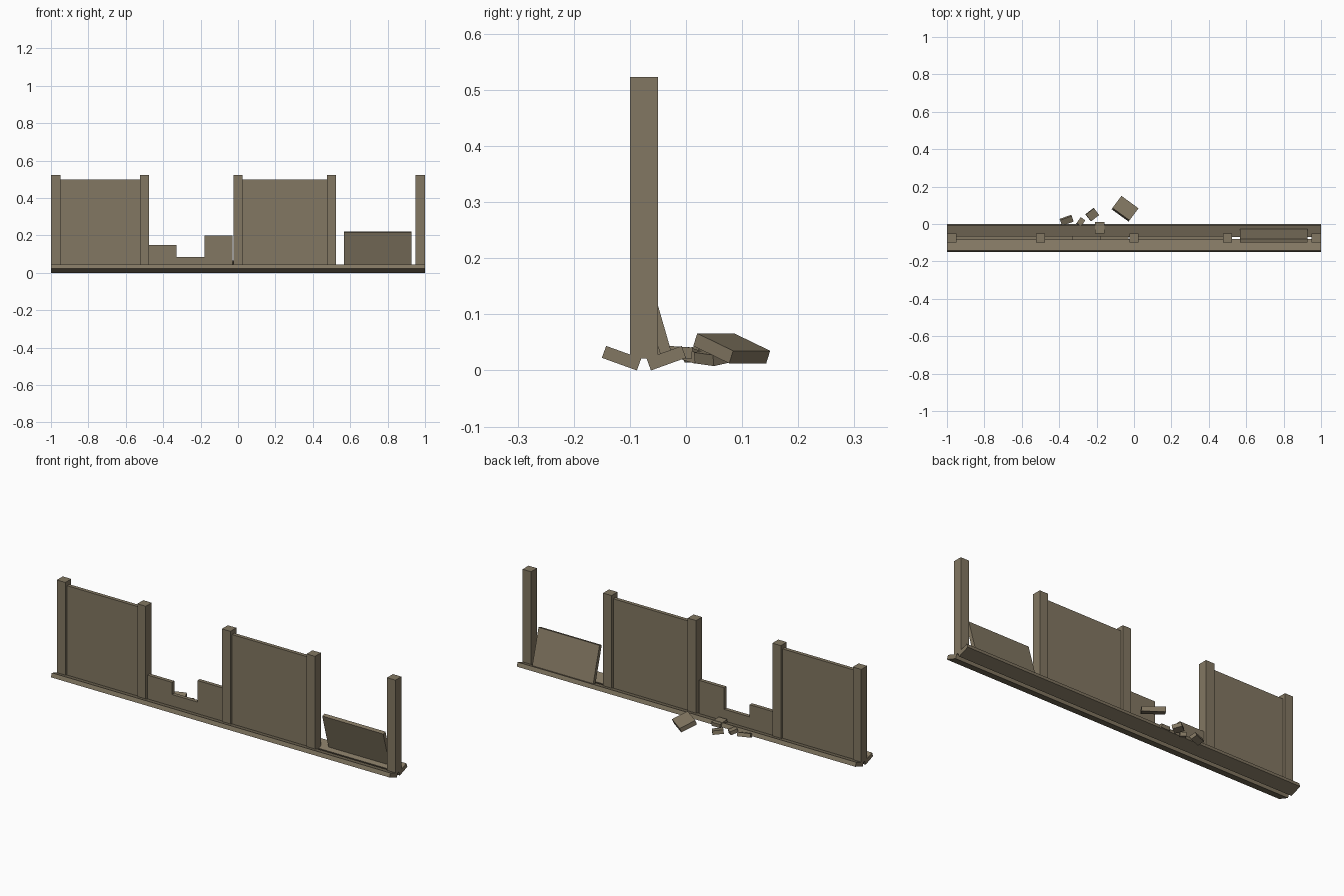
import bpy, bmesh, math
from mathutils import Vector, Euler

if "Cube" in bpy.data.objects:
    bpy.data.objects.remove(bpy.data.objects["Cube"])

stone = bpy.data.materials.new("weathered_stone")
stone.diffuse_color = (0.225, 0.185, 0.122, 1)
stone.use_nodes = True
stone.node_tree.nodes["Principled BSDF"].inputs["Base Color"].default_value = stone.diffuse_color

QUADS = [(0, 3, 2, 1), (4, 5, 6, 7), (0, 1, 5, 4), (1, 2, 6, 5), (2, 3, 7, 6), (3, 0, 4, 7)]


def slab(name, corner, u, v, w):
    """Box spanned by three edge vectors from one corner."""
    c, u, v, w = map(Vector, (corner, u, v, w))
    bm = bmesh.new()
    vs = [bm.verts.new(p) for p in (c, c + u, c + u + v, c + v,
                                    c + w, c + u + w, c + u + v + w, c + v + w)]
    for q in QUADS:
        bm.faces.new([vs[i] for i in q])
    bmesh.ops.recalc_face_normals(bm, faces=bm.faces)
    me = bpy.data.meshes.new(name)
    bm.to_mesh(me)
    bm.free()
    me.materials.append(stone)
    ob = bpy.data.objects.new(name, me)
    bpy.context.collection.objects.link(ob)
    return ob


def box(name, x0, x1, y0, y1, z0, z1):
    return slab(name, (x0, y0, z0), (x1 - x0, 0, 0), (0, y1 - y0, 0), (0, 0, z1 - z0))


def rubble(name, centre, size, pitch, roll, yaw):
    """Tilted chunk placed by its centre."""
    m = Euler([math.radians(a) for a in (pitch, roll, yaw)]).to_matrix()
    u, v, w = (m @ Vector([size[i] if i == k else 0 for i in range(3)]) for k in range(3))
    return slab(name, Vector(centre) - (u + v + w) / 2, u, v, w)


MID = -0.075  # centre line of the wall

# sloping foot boards on both sides
for side, label in ((-1, "front"), (1, "back")):
    slab(label + "_foot_board", (-1, MID + side * 0.0125, 0), (2, 0, 0),
         (0, side * 0.0625, 0.0225), (0, -side * 0.0077, 0.0212))

# posts
for x in (-0.975, -0.5, 0, 0.5, 0.975):
    box("post", x - 0.025, x + 0.025, MID - 0.025, MID + 0.025, 0.021, 0.523)

# whole panels, then the stepped remains of the broken one
for name, x0, x1, top in (("panel", -0.95, -0.525, 0.5), ("panel", 0.025, 0.475, 0.5),
                          ("broken_panel", -0.475, -0.33, 0.15),
                          ("broken_panel", -0.33, -0.18, 0.085),
                          ("broken_panel", -0.18, -0.03, 0.2)):
    box(name, x0, x1, MID - 0.01, MID + 0.01, 0.021, top)

# fallen panel leaning towards the front
tilt = math.radians(16)
s, c = math.sin(tilt), math.cos(tilt)
slab("leaning_panel", (0.567, -0.025, 0.029), (0.36, 0, 0),
     (0, -0.2 * s, 0.2 * c), (0, -0.02 * c, -0.02 * s))

# large chunk on the ground behind the wall
slab("large_rubble", (-0.024, 0.02, 0.066), (-0.091, 0.066, 0),
     (0.048, 0.064, -0.031), (-0.005, -0.007, -0.0224))

# small chunks
rubble("small_rubble", (-0.36, 0.02, 0.03), (0.066, 0.034, 0.02), 22, 0, 20)
rubble("small_rubble", (-0.285, 0.01, 0.027), (0.03, 0.04, 0.02), -15, 0, -35)
rubble("small_rubble", (-0.223, 0.05, 0.024), (0.055, 0.046, 0.02), 10, 5, 38)
rubble("small_rubble", (-0.183, -0.02, 0.033), (0.05, 0.062, 0.02), -4, 0, 0)
